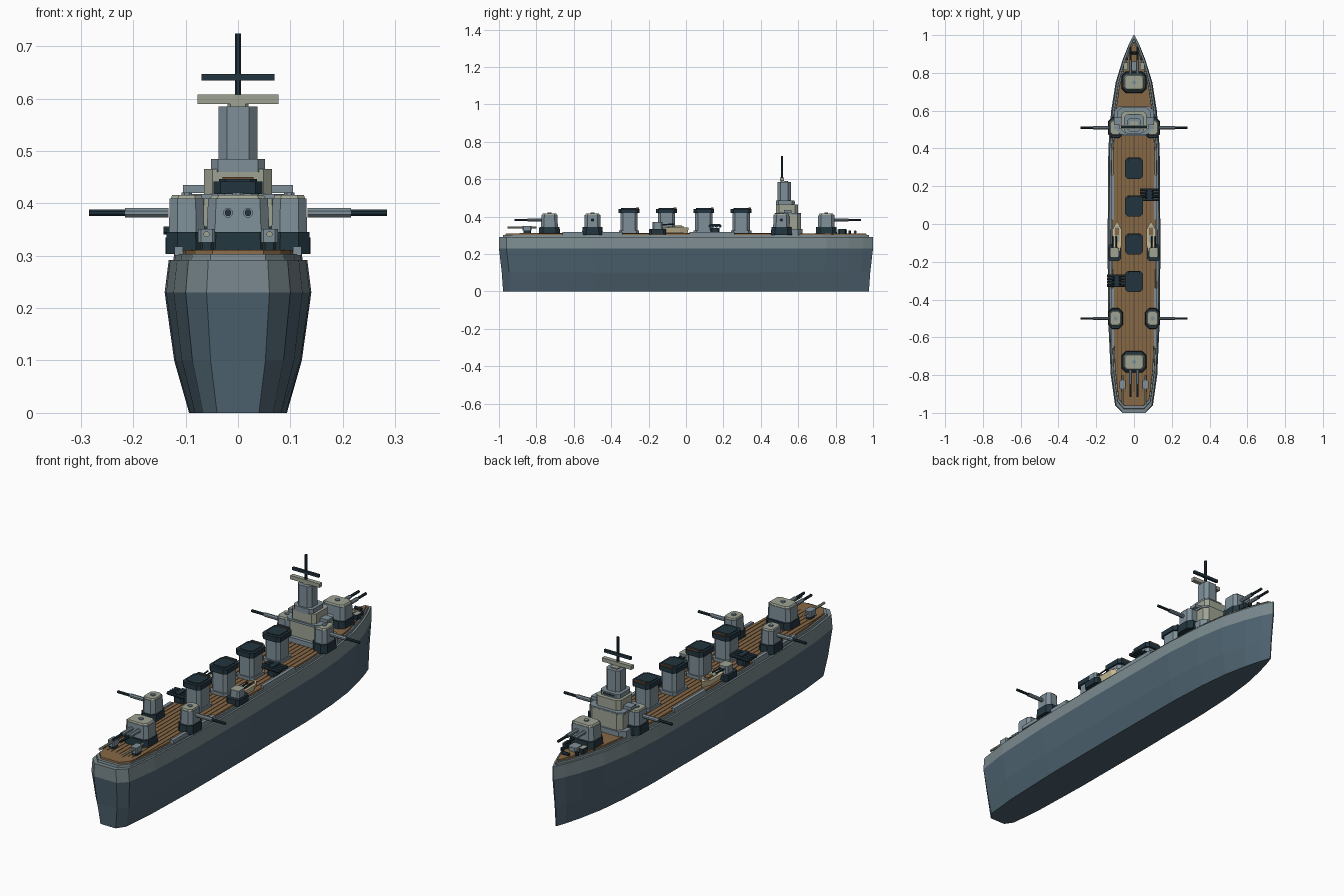
import bpy, bmesh, math
from mathutils import Vector

if "Cube" in bpy.data.objects:
    bpy.data.objects.remove(bpy.data.objects["Cube"])


def material(name, r, g, b):
    lin = [((c / 255 + 0.055) / 1.055) ** 2.4 for c in (r, g, b)] + [1]
    m = bpy.data.materials.new(name)
    m.use_nodes = True
    m.diffuse_color = lin
    m.node_tree.nodes["Principled BSDF"].inputs["Base Color"].default_value = lin
    return m


HULL = material("lower hull blue", 78, 99, 112)
SIDE = material("upper hull grey", 122, 137, 142)
STEEL = material("steel grey", 126, 143, 152)
KHAKI = material("pale khaki grey", 158, 164, 148)
WOOD = material("deck wood", 134, 104, 70)
SEAM = material("deck seam", 98, 74, 50)
DARK = material("dark navy", 34, 53, 62)
CREAM = material("boat cream", 204, 192, 154)
RUST = material("rust brown", 112, 80, 54)


def loft(name, rings, mats, top_mat=None):
    """Skin a stack of equal point rings and cap both ends."""
    bm = bmesh.new()
    rows = [[bm.verts.new(p) for p in ring] for ring in rings]
    n = len(rows[0])
    for k in range(len(rows) - 1):
        for i in range(n):
            j = (i + 1) % n
            f = bm.faces.new((rows[k][i], rows[k][j], rows[k + 1][j], rows[k + 1][i]))
            f.material_index = min(k, len(mats) - 1)
    bm.faces.new(rows[0][::-1])
    top = bm.faces.new(rows[-1])
    if top_mat:
        mats = mats + [top_mat]
    top.material_index = len(mats) - 1
    bmesh.ops.recalc_face_normals(bm, faces=bm.faces)
    me = bpy.data.meshes.new(name)
    bm.to_mesh(me)
    bm.free()
    for m in mats:
        me.materials.append(m)
    ob = bpy.data.objects.new(name, me)
    bpy.context.collection.objects.link(ob)
    return ob


def block(name, x, y, z0, z1, hx, hy, mat, cut=0.0, taper=1.0, top=None):
    """Upright block with optional chamfered corners and tapered top."""
    if cut:
        plan = [(hx, cut - hy), (hx, hy - cut), (hx - cut, hy), (cut - hx, hy),
                (-hx, hy - cut), (-hx, cut - hy), (cut - hx, -hy), (hx - cut, -hy)]
    else:
        plan = [(hx, -hy), (hx, hy), (-hx, hy), (-hx, -hy)]
    rings = [[(x + px * s, y + py * s, z) for px, py in plan]
             for z, s in ((z0, 1), (z1, taper))]
    return loft(name, rings, [mat], top)


def tube(name, a, b, r, mat, sides=8):
    """Round bar from a to b."""
    a, b = Vector(a), Vector(b)
    q = (b - a).to_track_quat("Z", "Y")
    circle = [q @ Vector((r * math.cos(t), r * math.sin(t), 0))
              for t in (math.tau * (i + 0.5) / sides for i in range(sides))]
    return loft(name, [[p + c for c in circle] for p in (a, b)], [mat])


# Hull: one waterline outline scaled at each level
half = [(-1, .06), (-.96, .1), (-.8, .123), (-.5, .137), (-.1, .14), (.4, .136),
        (.6, .121), (.75, .097), (.87, .06), (.95, .028), (1, .003)]
outline = [(w, y) for y, w in half] + [(-w, y) for y, w in reversed(half)]


def level(z, sx, sy):
    return [(x * sx, y * sy, z) for x, y in outline]


loft("hull", [level(0, .667, .978), level(.1, .87, .985), level(.23, 1, 1), level(.292, .945, 1)],
     [HULL, HULL, SIDE])
loft("deck_coaming", [level(.29, .885, .98), level(.303, .87, .978)], [SIDE])
loft("wood_deck", [level(.3, .82, .965), level(.311, .81, .963)], [WOOD])
for i in range(-4, 5):
    block("deck_seam", i * .022, -.15, .309, .3125, .0015, .74, SEAM)

# Side lockers along the deck edge
for s in (-1, 1):
    block("deck_side_locker", s * .113, -.5, .3, .318, .008, .16, STEEL)
    block("deck_side_locker", s * .113, .14, .3, .318, .008, .12, STEEL)


def turret(name, x, y, d, hx, hy, offsets):
    """Gun house on a dark barbette; d is the gun direction."""
    block(name + "_barbette", x, y, .303, .345, hx + .006, hy + .012, DARK, .022, .95)
    block(name + "_house", x, y, .343, .409, hx, hy, STEEL, .016, .95)
    block(name + "_roof", x, y, .408, .416, hx * .9, hy * .9, KHAKI, .014, .9)
    tube(name + "_hatch", (x, y, .414), (x, y, .421), .011, STEEL)
    d = Vector((d[0], d[1], 0))
    across = Vector((-d.y, d.x, 0))
    for o in offsets:
        p = Vector((x, y, .382)) + across * o
        tube(name + "_gun_sleeve", p + d * .035, p + d * .118, .0095, STEEL)
        tube(name + "_gun_barrel", p + d * .118, p + d * .186, .0065, DARK)


turret("bow_turret", 0, .75, (0, 1), .06, .045, (-.019, .019))
turret("stern_turret", 0, -.73, (0, -1), .06, .045, (-.019, .019))
for s in (-1, 1):
    turret("forward_side_turret", s * .098, .51, (s, 0), .034, .044, (0,))
    turret("aft_side_turret", s * .098, -.5, (s, 0), .034, .044, (0,))

# Funnels with dark caps
for y in (.295, .095, -.105, -.305):
    block("funnel_foot", 0, y, .305, .325, .046, .054, STEEL, .014)
    block("funnel", 0, y, .32, .422, .04, .046, STEEL, .014)
    block("funnel_cap", 0, y, .418, .442, .047, .056, DARK, .014)
    block("funnel_mouth", 0, y, .441, .446, .036, .042, DARK, .012)
    block("funnel_pipe", 0, y + .046, .436, .45, .03, .007, RUST, 0, 1, DARK)

# Bridge and mast
block("bridge_foot", 0, .545, .303, .335, .106, .078, STEEL, .025)
block("bridge_base", 0, .55, .33, .412, .085, .066, KHAKI, .02)
block("bridge_deck_plate", 0, .545, .408, .418, .09, .07, STEEL, .02)
block("bridge_wings", 0, .545, .42, .435, .105, .02, STEEL)
block("bridge_middle", 0, .54, .415, .465, .065, .058, KHAKI, .016)
block("bridge_gallery", 0, .53, .46, .485, .052, .05, STEEL, .014)
block("bridge_windows", 0, .58, .47, .479, .03, .002, DARK)
block("bridge_tower", 0, .525, .483, .585, .037, .037, STEEL, .016)
block("tower_hatch", 0, .525, .584, .59, .02, .02, KHAKI, .006)
tube("mast", (0, .513, .58), (0, .513, .724), .0065, DARK)
block("lower_yard", 0, .513, .59, .608, .077, .01, KHAKI)
block("upper_yard", 0, .513, .634, .647, .07, .006, DARK)

# Torpedo tube mounts
for x, y in ((.082, .155), (-.092, -.3)):
    block("torpedo_mount", x, y, .308, .338, .024, .024, DARK, .008)
    for i in range(4):
        ty = y + (i - 1.5) * .0175
        tube("torpedo_tube", (x - .05, ty, .348), (x + .05, ty, .348), .008, DARK)
    block("torpedo_saddle", x, y, .35, .36, .012, .03, DARK)

# Boats and midship light guns
for s in (-1, 1):
    x = s * .09
    rings = []
    for z, w in ((.313, .6), (.343, 1)):
        rings.append([(x + px * w, y * (.92 if w < 1 else 1) - .06, z) for px, y in
                      ((.012, -.09), (.025, -.05), (.025, .03), (0, .075),
                       (-.025, .03), (-.025, -.05), (-.012, -.09))])
    loft("ship_boat", rings, [CREAM])
    block("boat_thwarts", x, -.055, .342, .346, .013, .045, KHAKI, .008)
    block("boat_cabin", x, -.04, .343, .352, .011, .018, WOOD)
    gx = s * .104
    block("light_gun_platform", gx, -.152, .305, .335, .034, .045, DARK, .012)
    block("light_gun_house", gx, -.152, .333, .37, .025, .028, STEEL, .008, .95, KHAKI)
    for o in (-.009, .009):
        tube("light_gun_barrel", (gx + o, -.13, .356), (gx + o, -.065, .36), .004, DARK)

# Small stern guns and bow fittings
for s in (-1, 1):
    x = s * .06
    block("stern_gun_base", x, -.85, .308, .327, .013, .02, DARK, .005)
    block("stern_gun_shield", x, -.85, .325, .351, .016, .024, STEEL, .005)
    tube("stern_gun_barrel", (x, -.8, .341), (x, -.955, .341), .006, KHAKI)
    block("bow_gun_base", s * .043, .835, .308, .334, .012, .02, DARK, .005, 1, KHAKI)
    tube("bow_bollard", (s * .038, .875, .308), (s * .038, .875, .325), .008, DARK)
block("bow_hatch", 0, .835, .308, .33, .022, .025, STEEL, .007)
tube("anchor_winch", (-.018, .905, .318), (.018, .905, .318), .008, DARK)
